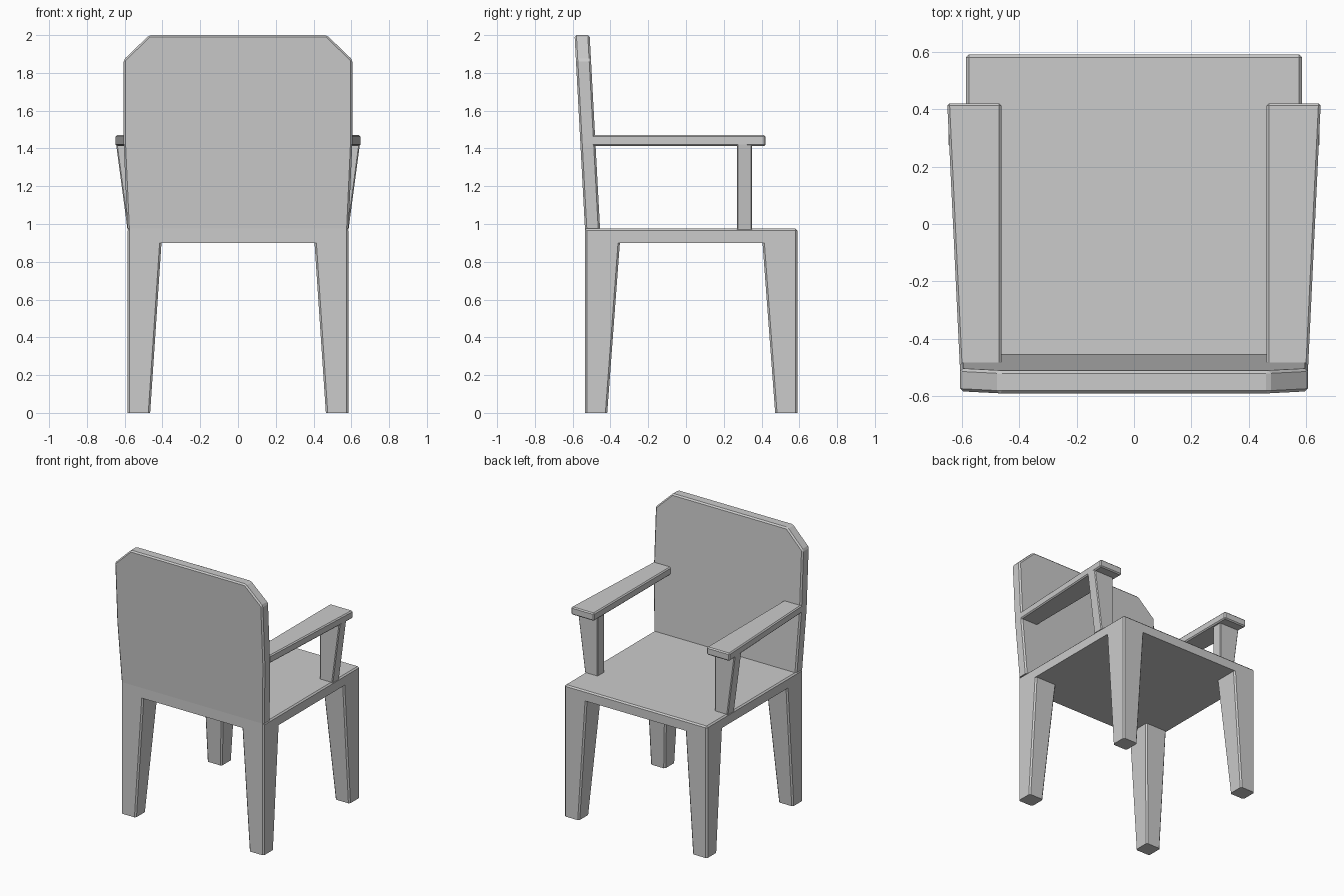
import bpy, bmesh

cube = bpy.data.objects.get("Cube")
if cube:
    bpy.data.objects.remove(cube, do_unlink=True)

grey = bpy.data.materials.new("plain grey")
grey.use_nodes = True
colour = (0.6, 0.6, 0.6, 1)
grey.diffuse_color = colour
grey.node_tree.nodes["Principled BSDF"].inputs["Base Color"].default_value = colour


def solid(name, loop_a, loop_b, keep_sharp=None, width=0.01):
    """Join two matching outlines into a solid and bevel every edge not kept sharp."""
    bm = bmesh.new()
    a = [bm.verts.new(p) for p in loop_a]
    b = [bm.verts.new(p) for p in loop_b]
    bm.faces.new(a)
    bm.faces.new(b)
    n = len(a)
    for i in range(n):
        j = (i + 1) % n
        bm.faces.new((a[i], a[j], b[j], b[i]))
    bmesh.ops.recalc_face_normals(bm, faces=bm.faces)
    edges = [e for e in bm.edges
             if not (keep_sharp and keep_sharp(*(v.co for v in e.verts)))]
    bmesh.ops.bevel(bm, geom=edges, offset=width, segments=1, affect='EDGES')
    mesh = bpy.data.meshes.new(name)
    bm.to_mesh(mesh)
    bm.free()
    mesh.materials.append(grey)
    obj = bpy.data.objects.new(name, mesh)
    bpy.context.collection.objects.link(obj)
    return obj


def rect(x0, x1, y0, y1, z):
    return [(x0, y0, z), (x1, y0, z), (x1, y1, z), (x0, y1, z)]


HALF, BACK, FRONT = 0.585, -0.535, 0.59     # seat extents
UNDER, SEAT, TOP = 0.9, 0.975, 2.0          # heights


def level(p, q):
    return abs(p.z - q.z) < 0.001


# Seat slab, sharp below and where the backrest rises
solid("seat", rect(-HALF, HALF, BACK, FRONT, UNDER), rect(-HALF, HALF, BACK, FRONT, SEAT),
      lambda p, q: level(p, q) and (p.z < SEAT - 0.01 or max(p.y, q.y) < 0))

# Leaning backrest with clipped upper corners
outline = [(HALF, SEAT), (0.605, 1.42), (0.605, 1.87), (0.47, TOP)]
outline += [(-x, z) for x, z in reversed(outline)]


def lean(z):
    return -0.055 * (z - SEAT) / (TOP - SEAT)


solid("backrest", [(x, BACK + lean(z), z) for x, z in outline],
      [(x, -0.455 + lean(z), z) for x, z in outline],
      lambda p, q: max(p.z, q.z) < SEAT + 0.01)

for side, s in (("left", 1), ("right", -1)):
    # Tapered legs with straight outer corners
    for end, y, d in (("front", FRONT, -1), ("back", BACK, 1)):
        solid(f"{end}_{side}_leg",
              rect(s * HALF, s * 0.465, y, y + d * 0.118, 0),
              rect(s * HALF, s * 0.405, y, y + d * 0.185, UNDER), level)

    # Armrest post flaring outwards to the top
    solid(f"{side}_armrest_post",
          rect(s * 0.48, s * HALF, 0.27, 0.35, SEAT - 0.005),
          rect(s * 0.48, s * 0.645, 0.27, 0.35, 1.42), level, 0.006)

    # Armrest, wider at the free end
    plan = [(s * 0.462, -0.5), (s * 0.606, -0.5), (s * 0.65, 0.42), (s * 0.462, 0.42)]
    solid(f"{side}_armrest", [(x, y, 1.412) for x, y in plan],
          [(x, y, 1.47) for x, y in plan], width=0.008)
